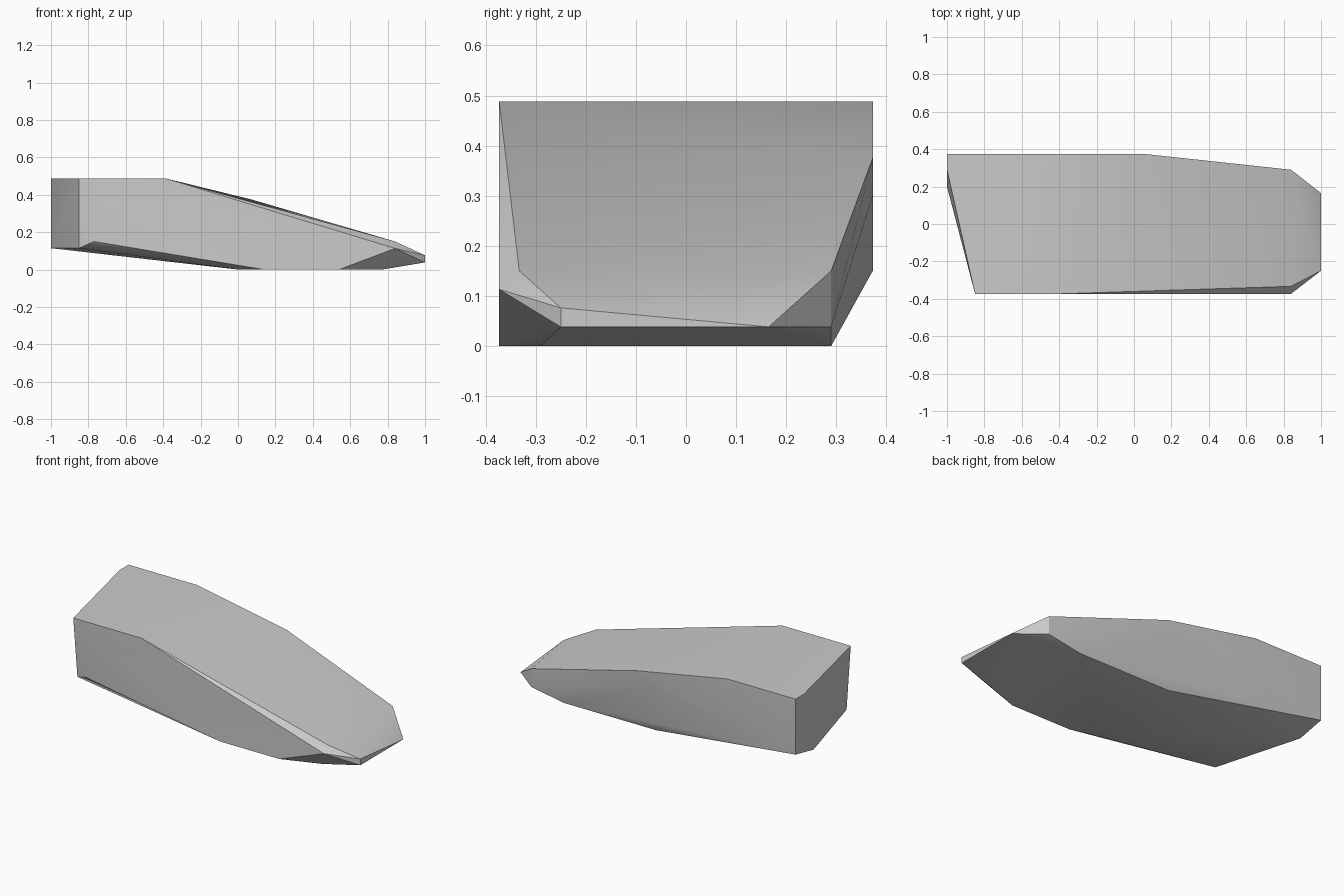
import bpy
import bmesh

# Remove the default cube if present
cube = bpy.data.objects.get("Cube")
if cube:
    bpy.data.objects.remove(cube, do_unlink=True)


def make_material(name, color):
    mat = bpy.data.materials.new(name)
    mat.use_nodes = True
    mat.diffuse_color = color
    mat.node_tree.nodes["Principled BSDF"].inputs["Base Color"].default_value = color
    return mat


def faceted_block(name, outlines, mat):
    """Wrap a convex faceted solid around the given corner outlines."""
    bm = bmesh.new()
    for outline in outlines:
        for corner in outline:
            bm.verts.new(corner)
    result = bmesh.ops.convex_hull(bm, input=bm.verts[:])
    unused = set(result["geom_interior"]) | set(result["geom_unused"])
    loose = [v for v in unused if isinstance(v, bmesh.types.BMVert)]
    bmesh.ops.delete(bm, geom=loose, context="VERTS")
    # Merge coplanar triangles into clean flat faces
    bmesh.ops.dissolve_limit(bm, angle_limit=0.005, verts=bm.verts[:], edges=bm.edges[:])
    bmesh.ops.recalc_face_normals(bm, faces=bm.faces[:])
    mesh = bpy.data.meshes.new(name)
    bm.to_mesh(mesh)
    bm.free()
    mesh.materials.append(mat)
    obj = bpy.data.objects.new(name, mesh)
    bpy.context.collection.objects.link(obj)
    return obj


# Shared planes of the solid
front, back = -0.373, 0.373      # flat long sides
top, base = 0.488, 0.0           # highest and lowest levels
tail, tip = -1.0, 1.0            # blunt end and pointed end
chin, step = 0.038, 0.15         # lower tip level and lower rim level
shoulder = 0.84                  # where the tip begins to narrow

# Flat roof behind the long slope
roof = [(-0.85, front, top), (-0.39, front, top), (-0.54, back, top),
        (tail, back, top), (tail, 0.29, top)]

# Blunt end, lower rim
heel = [(-0.85, -0.333, 0.114), (-0.77, front, step),
        (tail, 0.2, 0.114), (tail, back, step)]

# Back side, corners along the slope
flank = [(0.07, back, 0.375), (-0.02, back, 0.3)]

# Flat underside
underside = [(0.0, -0.333, base), (0.14, front, base), (0.54, front, base),
             (0.77, -0.29, base), (0.62, 0.29, base), (0.0, 0.29, base)]

# Narrowing tip
nose = [(shoulder, -0.333, step), (shoulder, front, 0.113),
        (shoulder, 0.29, step), (shoulder, 0.29, chin),
        (tip, -0.25, 0.076), (tip, -0.25, chin), (tip, 0.165, chin)]

stone_grey = make_material("stone_grey", (0.6, 0.6, 0.6, 1.0))
block = faceted_block("faceted_stone", [roof, heel, flank, underside, nose], stone_grey)

# Soft shading over shallow facets, crisp on sharp edges
bpy.ops.object.select_all(action="DESELECT")
block.select_set(True)
bpy.context.view_layer.objects.active = block
bpy.ops.object.shade_smooth_by_angle(angle=0.524)
